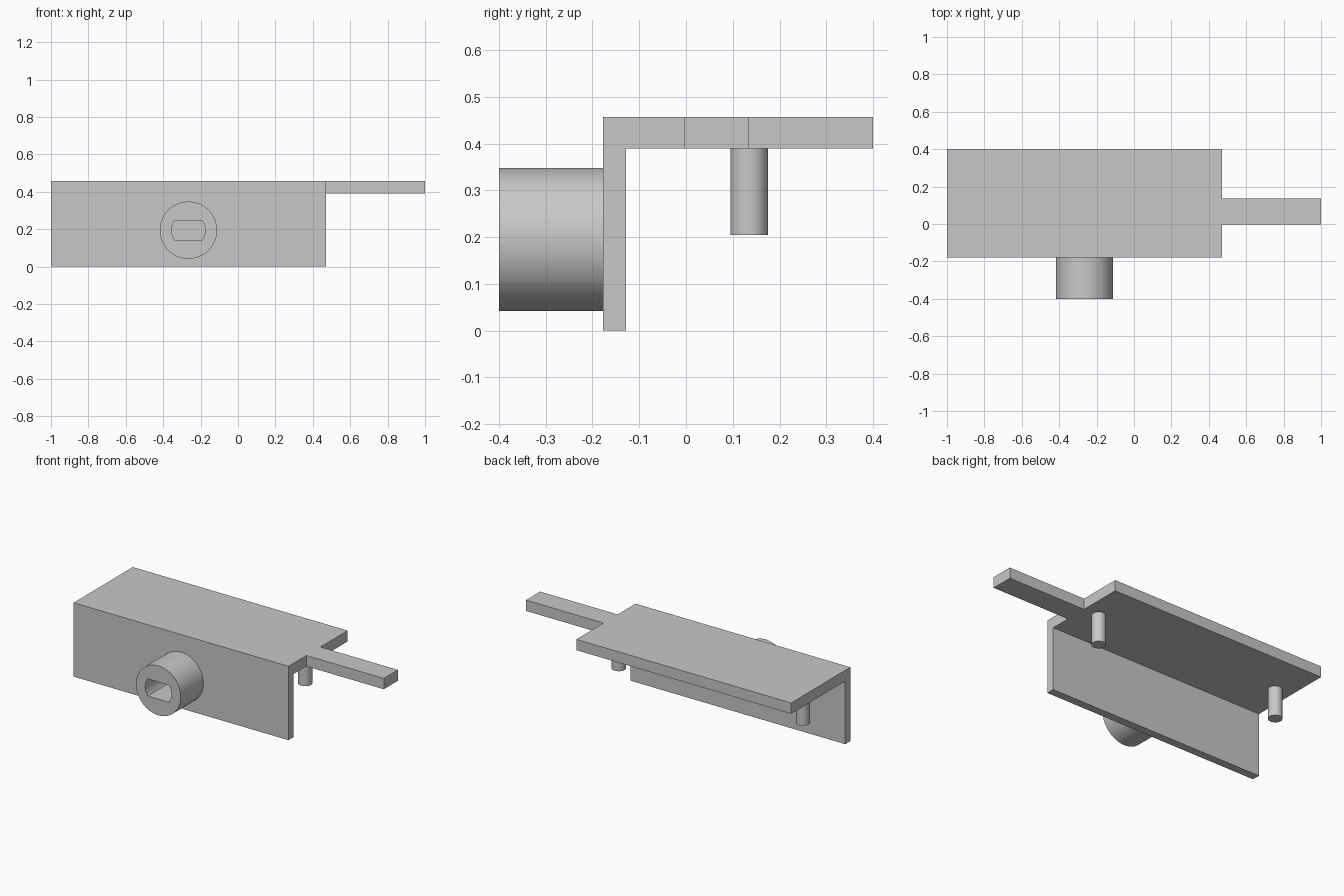
import bpy
from math import cos, sin, tau, radians

cube = bpy.data.objects.get("Cube")
if cube:
    bpy.data.objects.remove(cube, do_unlink=True)

grey = bpy.data.materials.new("light_grey")
grey.use_nodes = True
grey.diffuse_color = (0.58, 0.58, 0.58, 1)
grey.node_tree.nodes["Principled BSDF"].inputs["Base Color"].default_value = (0.58, 0.58, 0.58, 1)

CENTRE = -0.265                 # middle of the bracket along x
LEFT, RIGHT = -1.0, 0.47        # bracket ends
FRONT, BACK = -0.178, 0.4
UNDER, TOP = 0.39, 0.457        # shelf thickness


def make(name, verts, faces, smooth=False):
    mesh = bpy.data.meshes.new(name)
    mesh.from_pydata(verts, [], faces)
    mesh.materials.append(grey)
    obj = bpy.data.objects.new(name, mesh)
    bpy.context.collection.objects.link(obj)
    if smooth:
        bpy.ops.object.select_all(action='DESELECT')
        obj.select_set(True)
        bpy.context.view_layer.objects.active = obj
        bpy.ops.object.shade_smooth_by_angle(angle=radians(30))
    return obj


def bridge(loops, n):
    """Quads joining consecutive rings of n points."""
    return [(a * n + i, a * n + (i + 1) % n, (a + 1) * n + (i + 1) % n, (a + 1) * n + i)
            for a in range(loops - 1) for i in range(n)]


def extrude_x(name, profile, x0, x1):
    """Solid prism from a (y, z) profile, anticlockwise seen from +x."""
    n = len(profile)
    verts = [(x, y, z) for x in (x1, x0) for y, z in profile]
    faces = [tuple(range(n)), tuple(reversed(range(n, 2 * n)))]
    faces += [tuple(reversed(f)) for f in bridge(2, n)]
    return make(name, verts, faces)


# L-shaped bracket: front wall and top shelf in one piece
extrude_x("bracket", [(FRONT, 0), (-0.128, 0), (-0.128, UNDER), (BACK, UNDER),
                      (BACK, TOP), (FRONT, TOP)], LEFT, RIGHT)

# Arm reaching out from the shelf end
extrude_x("arm", [(-0.003, UNDER), (0.135, UNDER), (0.135, TOP), (-0.003, TOP)], RIGHT, 1.0)

# Front boss with a flat-sided round socket
SEG = 80
angles = [tau * i / SEG for i in range(SEG)]
outer = [(0.153 * cos(t), 0.153 * sin(t)) for t in angles]
slot = [(0.09 * cos(t), max(-0.053, min(0.053, 0.09 * sin(t)))) for t in angles]
rings = [(outer, FRONT), (outer, -0.4), (slot, -0.4), (slot, FRONT)]
make("boss", [(CENTRE + x, y, 0.195 + z) for ring, y in rings for x, z in ring],
     [tuple(reversed(f)) for f in bridge(4, SEG)], smooth=True)

# Two pegs hanging below the shelf
N = 48
for name, side in (("right_peg", -1), ("left_peg", 1)):
    verts = [(CENTRE + side * 0.63 + 0.04 * cos(tau * i / N), 0.135 + 0.04 * sin(tau * i / N), z)
             for z in (0.205, UNDER) for i in range(N)]
    faces = bridge(2, N) + [tuple(reversed(range(N))), tuple(range(N, 2 * N))]
    make(name, verts, faces, smooth=True)

# Consistent outward normals
import bmesh
for name in ("bracket", "arm", "boss", "right_peg", "left_peg"):
    mesh = bpy.data.objects[name].data
    bm = bmesh.new()
    bm.from_mesh(mesh)
    if name != "boss":
        bmesh.ops.recalc_face_normals(bm, faces=bm.faces)
    bm.to_mesh(mesh)
    bm.free()
